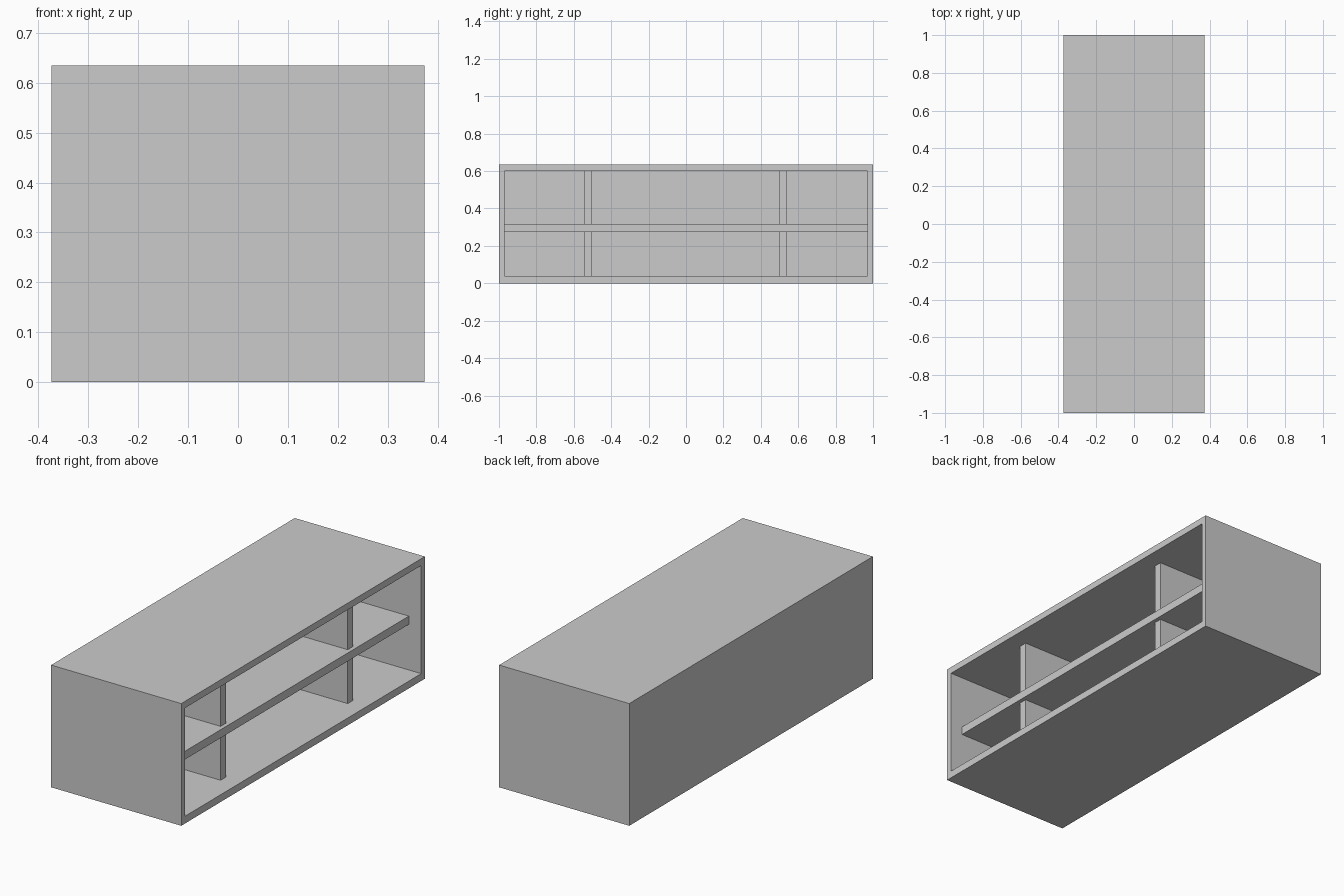
import bpy

if "Cube" in bpy.data.objects:
    bpy.data.objects.remove(bpy.data.objects["Cube"])

# Overall size and key planes
X, Y, H = 0.374, 1.0, 0.635
IN_Y = 0.97                   # inner face of the end walls
FLOOR, CEIL = 0.038, 0.60     # inner faces of bottom and top
BACK = -X + 0.035             # inner face of the back
SHELF_LOW, SHELF_TOP = 0.275, 0.318


def box(name, x, y, z):
    """Box from (min, max) ranges on each axis."""
    lo, hi = zip(x, y, z)
    bpy.ops.mesh.primitive_cube_add(size=1, location=[(a + b) / 2 for a, b in zip(lo, hi)])
    ob = bpy.context.object
    ob.name = ob.data.name = name
    ob.scale = [b - a for a, b in zip(lo, hi)]
    bpy.ops.object.transform_apply(location=False, rotation=False, scale=True)
    return ob


# Carcass: solid block hollowed from the open +x side
carcass = box("carcass", (-X, X), (-Y, Y), (0, H))
cutter = box("cavity_cutter", (BACK, X + 0.1), (-IN_Y, IN_Y), (FLOOR, CEIL))
cutter.hide_render = True
cutter.hide_set(True)
cut = carcass.modifiers.new("cavity", 'BOOLEAN')
cut.operation = 'DIFFERENCE'
cut.solver = 'EXACT'
cut.object = cutter

# Long shelf, set back from the opening
box("shelf", (BACK, 0.303), (-IN_Y, IN_Y), (SHELF_LOW, SHELF_TOP))

# Upright dividers above and below the shelf
for side, y in (("left", (-0.545, -0.502)), ("right", (0.498, 0.541))):
    box(f"lower_divider_{side}", (BACK, 0.282), y, (FLOOR, SHELF_LOW))
    box(f"upper_divider_{side}", (BACK, 0.282), y, (SHELF_TOP, CEIL))
